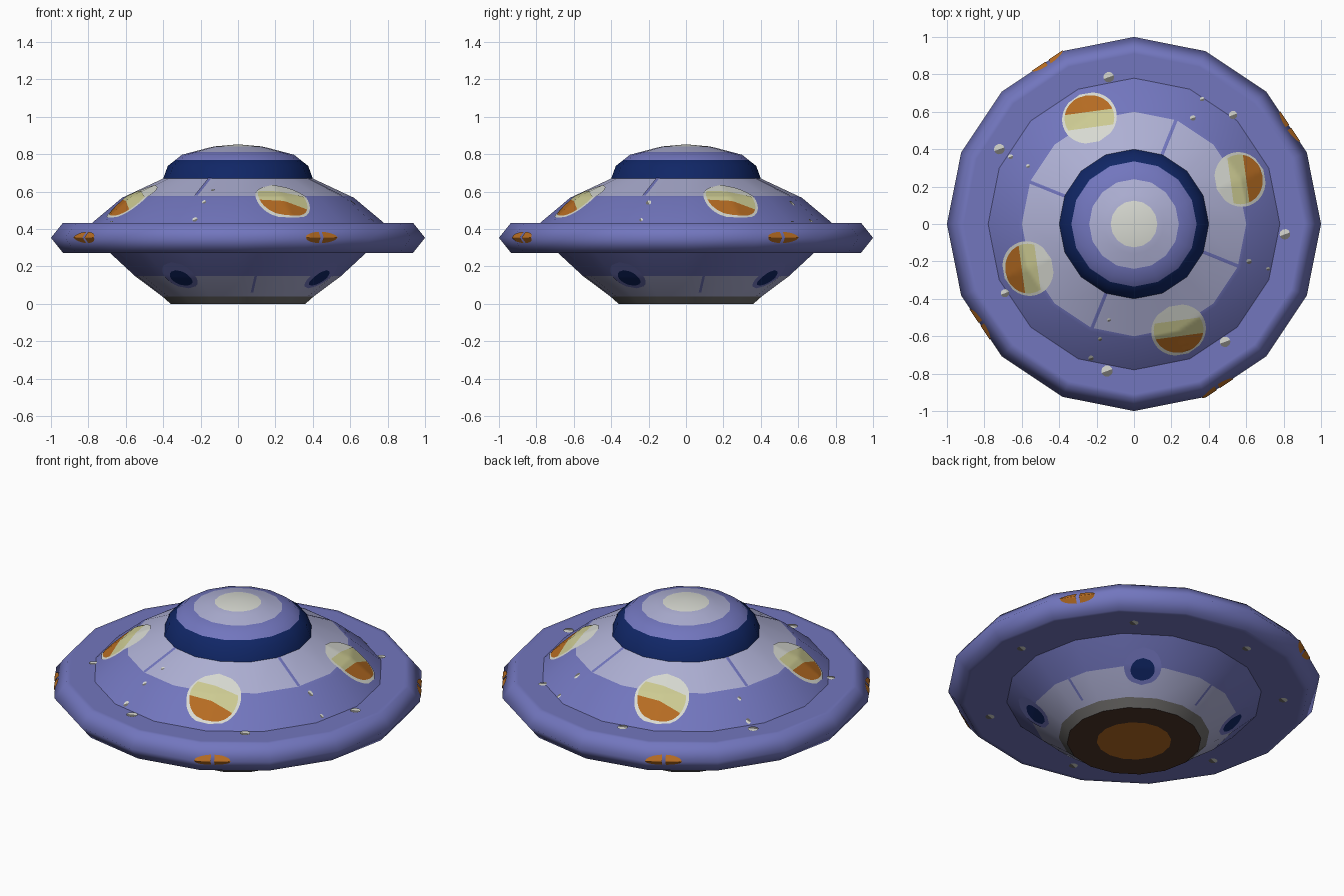
import bpy, bmesh, math
from math import sin, cos, pi, radians, sqrt

if "Cube" in bpy.data.objects:
    bpy.data.objects.remove(bpy.data.objects["Cube"])

N = 16
STEP = 2 * pi / N


def material(name, r, g, b):
    lin = [(c / 255 / 12.92) if c < 11 else ((c / 255 + 0.055) / 1.055) ** 2.4 for c in (r, g, b)]
    m = bpy.data.materials.new(name)
    m.diffuse_color = (*lin, 1)
    m.use_nodes = True
    m.node_tree.nodes["Principled BSDF"].inputs["Base Color"].default_value = m.diffuse_color
    return m


BLUE = material("hull_blue", 114, 118, 190)
LAV = material("pale_lavender", 174, 176, 212)
CREAM = material("cream_white", 216, 218, 210)
KHAKI = material("window_khaki", 204, 202, 146)
ORANGE = material("orange", 182, 108, 34)
NAVY = material("navy", 16, 38, 102)
GREY = material("grey", 112, 110, 108)
BROWN = material("dark_brown", 78, 52, 40)


def finish(name, bm, mats, angle=180):
    bmesh.ops.remove_doubles(bm, verts=bm.verts, dist=1e-5)
    me = bpy.data.meshes.new(name)
    bm.to_mesh(me)
    bm.free()
    for m in mats:
        me.materials.append(m)
    ob = bpy.data.objects.new(name, me)
    bpy.context.collection.objects.link(ob)
    bpy.ops.object.select_all(action='DESELECT')
    ob.select_set(True)
    bpy.context.view_layer.objects.active = ob
    bpy.ops.object.shade_smooth_by_angle(angle=radians(angle))
    return ob


def lathe(name, profile, mats, rings, angle=180):
    """Spin a bottom-to-top profile with N sides; rings = material slot per band."""
    bm = bmesh.new()
    vs = [[bm.verts.new((r * cos(k * STEP), r * sin(k * STEP), z)) for k in range(N)]
          for r, z in profile]
    for i, slot in enumerate(rings):
        for k in range(N):
            j = (k + 1) % N
            f = bm.faces.new((vs[i][k], vs[i][j], vs[i + 1][j], vs[i + 1][k]))
            f.material_index = slot
    return finish(name, bm, mats, angle)


TOP = [(0.40, 0.67), (0.62, 0.567), (0.78, 0.433), (1.0, 0.433)]
UNDER = [(0.36, 0.0), (0.405, 0.04), (0.55, 0.148), (0.685, 0.273), (1.0, 0.273)]


def height(table, R):
    R = min(max(R, table[0][0]), table[-1][0])
    for (r0, z0), (r1, z1) in zip(table, table[1:]):
        if R <= r1:
            return z0 + (z1 - z0) * (R - r0) / (r1 - r0)


def poly_radius(x, y):
    """Corner radius of the N-sided ring passing through x, y."""
    a = math.atan2(y, x) % STEP - STEP / 2
    return math.hypot(x, y) * cos(a) / cos(STEP / 2)


def grid(name, point, mat, rows=12, cols=12):
    bm = bmesh.new()
    v = [[bm.verts.new(point(i / rows, j / cols)) for j in range(cols + 1)] for i in range(rows + 1)]
    for i in range(rows):
        for j in range(cols):
            bm.faces.new((v[i][j], v[i + 1][j], v[i + 1][j + 1], v[i][j + 1]))
    return finish(name, bm, [mat])


def plate(name, mat, R, deg, a, b, s0=-1, s1=1, tilt=0, lift=0.004, under=False, square=False, n=12):
    """Thin marking draped on the hull: an ellipse slice or a rectangle."""
    th, d = radians(deg), radians(deg + tilt)
    cx, cy = R * cos(th), R * sin(th)

    def point(u, v):
        s = s0 + (s1 - s0) * u
        t = (2 * v - 1) * (1 if square else sqrt(max(0, 1 - s * s)))
        if under:
            t = -t
        x = cx + a * s * cos(d) - b * t * sin(d)
        y = cy + a * s * sin(d) + b * t * cos(d)
        z = height(UNDER if under else TOP, poly_radius(x, y))
        return (x, y, z + (-lift if under else lift))
    return grid(name, point, mat, n, n)


# Main shells
lathe("base_plate", [(0, 0), (0.20, 0), (0.36, 0), (0.405, 0.04)],
      [ORANGE, BROWN, GREY], [0, 1, 2], 30)
lathe("lower_hull", [(0.405, 0.04), (0.55, 0.148), (0.685, 0.273)], [LAV, BLUE], [0, 1])
lathe("rim", [(0.685, 0.273), (0.91, 0.273), (0.936, 0.273), (1.0, 0.353),
              (0.936, 0.433), (0.91, 0.433), (0.78, 0.433)], [BLUE], [0] * 6)
lathe("upper_hull", [(0.78, 0.433), (0.62, 0.567), (0.60, 0.5764), (0.375, 0.682)],
      [BLUE, LAV], [0, 0, 1])
lathe("dome", [(0.40, 0.67), (0.375, 0.738), (0.335, 0.769), (0.30, 0.797), (0.24, 0.813),
               (0.16, 0.834), (0.125, 0.842), (0, 0.853)],
      [NAVY, BLUE, LAV, CREAM], [0, 0, 1, 1, 2, 2, 3])

# Four-fold hull markings
for k in range(4):
    q = 90 * k
    w = 22.8 + q
    plate(f"window_frame_{k}", CREAM, 0.615, w, 0.135, 0.148, n=16)
    plate(f"window_pane_{k}", KHAKI, 0.615, w, 0.122, 0.133, -0.42, 0.27, -15, 0.007)
    plate(f"window_lower_pane_{k}", ORANGE, 0.615, w, 0.122, 0.133, 0.27, 1, -15, 0.007)
    plate(f"upper_seam_{k}", BLUE, 0.50, 68 + q, 0.10, 0.009, square=True)
    plate(f"port_surround_{k}", BLUE, 0.54, 55 + q, 0.082, 0.10, under=True, lift=0.003)
    plate(f"port_{k}", NAVY, 0.53, 55 + q, 0.05, 0.065, under=True, lift=0.006)
    plate(f"lower_seam_{k}", BLUE, 0.49, 10 + q, 0.06, 0.007, under=True, square=True)


# Split orange lamps on the rim edge
def lamp(name, deg, side):
    def point(u, v):
        s = 0.1 + 0.9 * u if side > 0 else -1 + 0.9 * u
        dz = 0.03 * (2 * v - 1) * sqrt(max(0, 1 - s * s))
        a = radians(deg) + 0.1 * s
        R = 1.004 - abs(dz) * 0.8
        r = R * cos(STEP / 2) / cos(a % STEP - STEP / 2)
        return (r * cos(a), r * sin(a), 0.355 + dz)
    grid(name, point, ORANGE)


for k, deg in enumerate((32, 118, 213, 297)):
    lamp(f"rim_lamp_left_{k}", deg, -1)
    lamp(f"rim_lamp_right_{k}", deg, 1)


# Small two-tone studs scattered on the hull (x, y, radius)
def stud(name, x, y, r, under=False):
    R, deg = math.hypot(x, y), math.degrees(math.atan2(y, x))
    for part, mat, s0, s1 in (("light", CREAM, -1, 0), ("dark", GREY, 0, 1)):
        plate(f"{name}_{part}", mat, R, deg, r, r, s0, s1, -70 - deg, under=under, n=6)


STUDS = [(-.135, .785, .028), (-.72, .40, .028), (.807, -.055, .028), (-.144, -.786, .03),
         (.487, -.63, .028), (.53, .583, .022), (-.69, -.37, .022), (-.66, .36, .013),
         (-.567, .31, .01), (.315, .567, .015), (.364, .668, .012), (.615, -.2, .014),
         (.717, -.24, .01), (-.23, -.717, .014), (-.182, -.615, .011), (-.134, -.513, .01)]
for i, (x, y, r) in enumerate(STUDS):
    stud(f"top_stud_{i}", x, y, r)
for i, off in enumerate((0, -49, 49, -105, 92, -156, 148)):
    a = radians(50 + off)
    stud(f"under_stud_{i}", 0.8 * cos(a), 0.8 * sin(a), 0.024, True)
